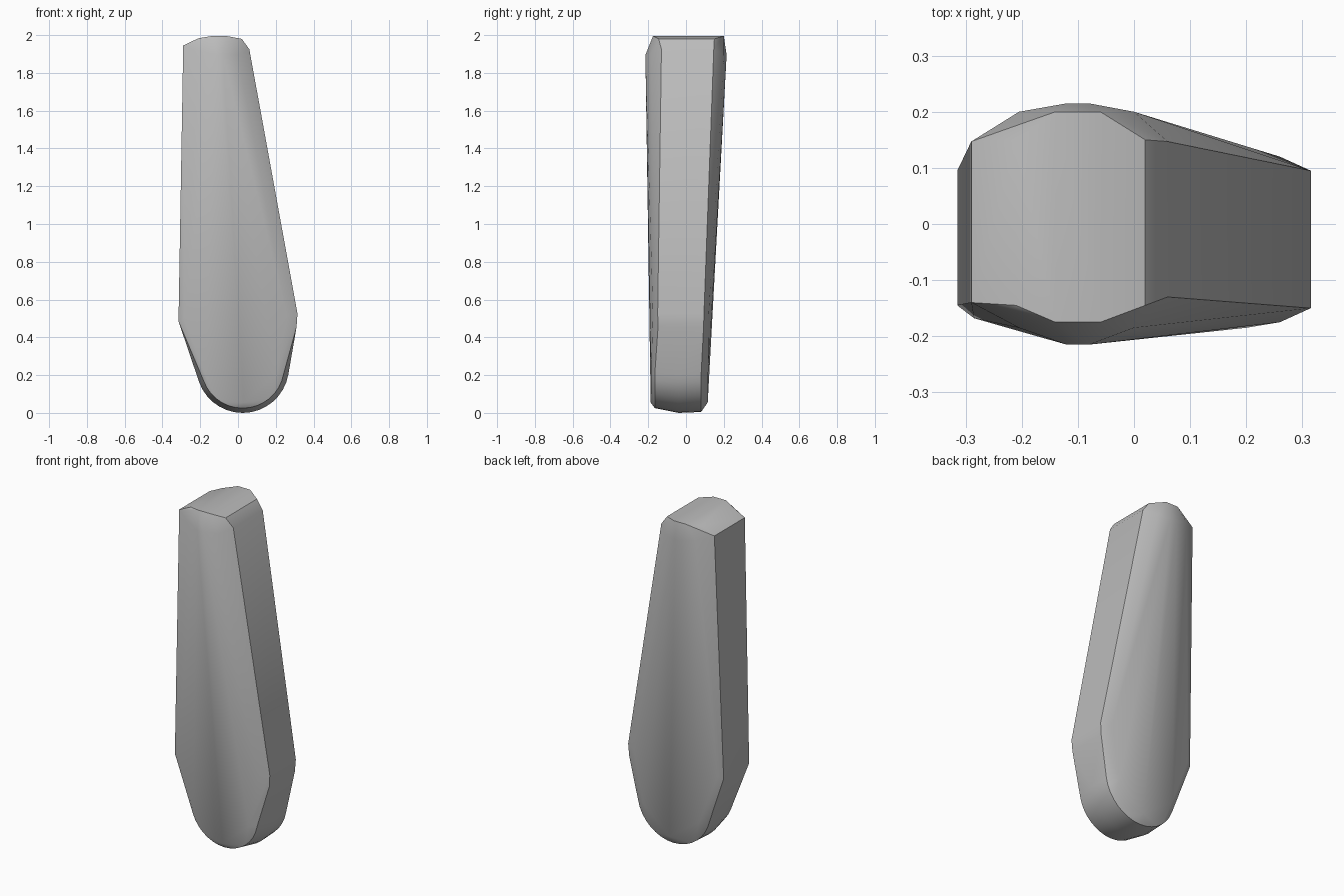
import bpy
import bmesh
import math

cube = bpy.data.objects.get("Cube")
if cube:
    bpy.data.objects.remove(cube, do_unlink=True)

grey = bpy.data.materials.new("plain grey")
grey.use_nodes = True
colour = (0.5, 0.5, 0.5, 1)
grey.diffuse_color = colour
grey.node_tree.nodes["Principled BSDF"].inputs["Base Color"].default_value = colour

points = []


def span(x, z, front, back):
    """Add a matching pair of points on the front and back."""
    points.extend([(x, front, z), (x, back, z)])


# Rounded bottom end: the wall bulges slightly between front and back
for step in range(17):
    angle = math.radians(190 + step * 10)
    for y, radius in ((-0.165, 0.22), (-0.04, 0.245), (0.08, 0.24)):
        points.append((0.025 + radius * math.cos(angle), y,
                       0.25 + radius * math.sin(angle)))

# Widest part of the side walls
span(0.315, 0.53, -0.15, 0.095)
span(0.31, 0.46, -0.148, 0.093)
span(-0.315, 0.49, -0.145, 0.095)

# Lower corners of the broad front and back faces
span(0.03, 0.06, -0.187, 0.115)
span(0.20, 0.21, -0.185, 0.117)
span(-0.17, 0.20, -0.18, 0.117)
span(0.26, 0.52, -0.175, 0.12)
span(-0.285, 0.50, -0.168, 0.11)

# Narrow upper end and its bevelled shoulders
span(0.06, 1.93, -0.13, 0.147)
span(-0.29, 1.95, -0.14, 0.147)
span(-0.08, 1.90, -0.215, 0.215)
span(-0.12, 1.90, -0.215, 0.215)
span(0.00, 1.90, -0.185, 0.20)
span(-0.205, 1.92, -0.185, 0.20)

# Flat top
span(-0.14, 2.00, -0.175, 0.20)
span(-0.06, 2.00, -0.175, 0.20)
span(0.02, 1.985, -0.145, 0.15)
span(-0.21, 1.988, -0.145, 0.15)

bm = bmesh.new()
for point in points:
    bm.verts.new(point)
hull = bmesh.ops.convex_hull(bm, input=bm.verts)
unused = {g for g in hull["geom_interior"] + hull["geom_unused"]
          if isinstance(g, bmesh.types.BMVert)}
bmesh.ops.delete(bm, geom=list(unused), context="VERTS")
bmesh.ops.recalc_face_normals(bm, faces=bm.faces)

# Rest the shape on the ground
lowest = min(v.co.z for v in bm.verts)
bmesh.ops.translate(bm, verts=bm.verts, vec=(0, 0, -lowest))

mesh = bpy.data.meshes.new("tapered_body")
bm.to_mesh(mesh)
bm.free()
mesh.materials.append(grey)
body = bpy.data.objects.new("tapered_body", mesh)
bpy.context.collection.objects.link(body)

bpy.ops.object.select_all(action="DESELECT")
body.select_set(True)
bpy.context.view_layer.objects.active = body
bpy.ops.object.shade_smooth_by_angle(angle=math.radians(30))
